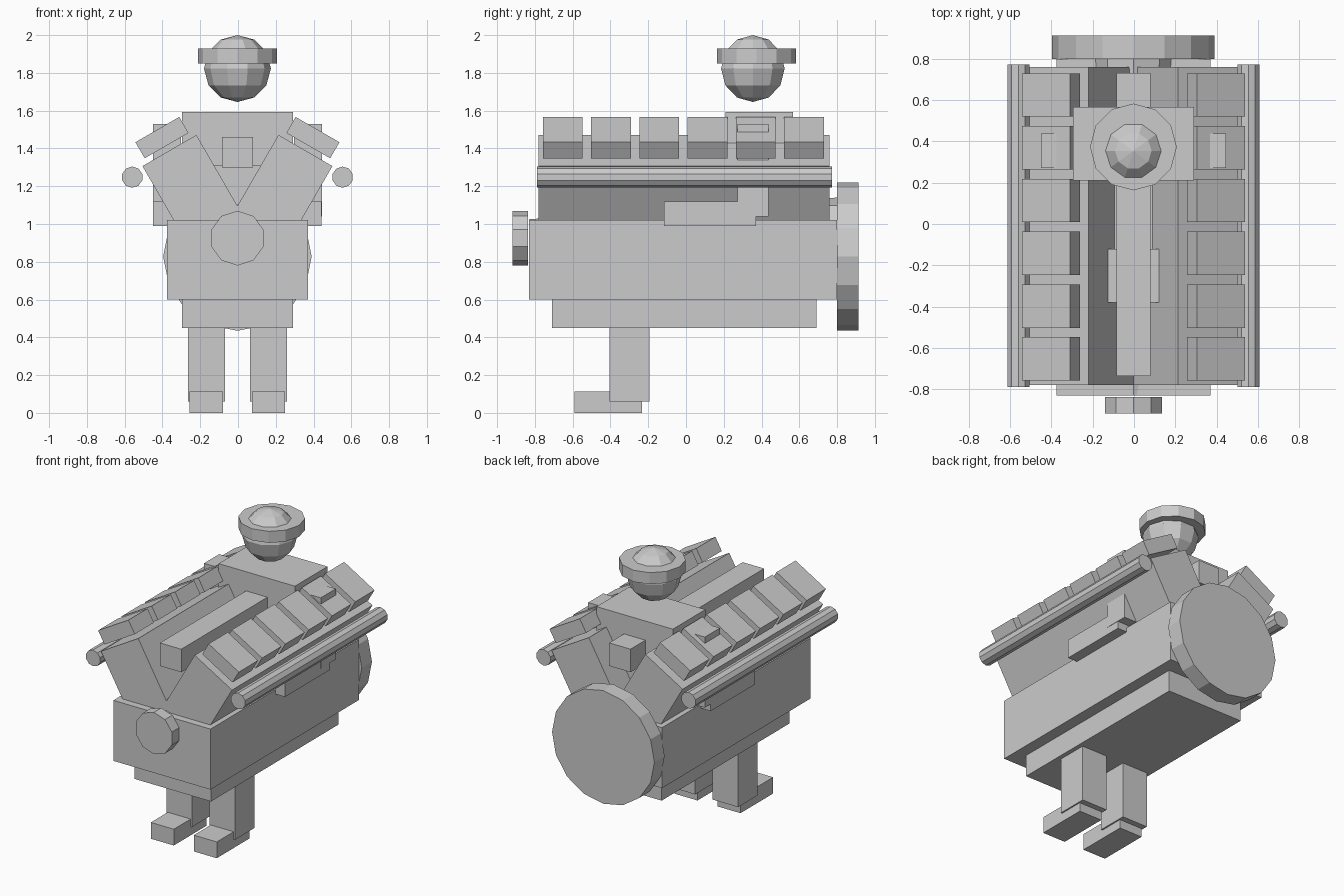
import bpy, bmesh
from math import radians, pi
from mathutils import Matrix, Vector

if "Cube" in bpy.data.objects:
    bpy.data.objects.remove(bpy.data.objects["Cube"])

CX = -0.003  # slight offset of the symmetry plane


def finish(name, bm, matrix):
    bmesh.ops.recalc_face_normals(bm, faces=bm.faces)
    bm.transform(matrix)
    me = bpy.data.meshes.new(name)
    bm.to_mesh(me)
    bm.free()
    ob = bpy.data.objects.new(name, me)
    bpy.context.collection.objects.link(ob)
    return ob


def box(name, x, y, z, matrix=Matrix()):
    """Box from (min, max) ranges, optionally transformed."""
    bm = bmesh.new()
    bmesh.ops.create_cube(bm, size=1)
    size = Vector((x[1] - x[0], y[1] - y[0], z[1] - z[0]))
    mid = Vector((sum(x), sum(y), sum(z))) / 2
    bm.transform(Matrix.Translation(mid) @ Matrix.Diagonal(size).to_4x4())
    return finish(name, bm, Matrix.Translation((CX, 0, 0)) @ matrix)


def rod(name, x, z, y0, y1, r0, r1, sides):
    """Cylinder or cone along y with a vertex on top."""
    bm = bmesh.new()
    bmesh.ops.create_cone(bm, cap_ends=True, segments=sides,
                          radius1=r0, radius2=r1, depth=y1 - y0)
    spin = Matrix.Rotation(-pi / 2, 4, 'X')
    # find the spin that puts one vertex straight up
    v = max(bm.verts, key=lambda p: p.co.z).co
    a = Vector((0, -1)).angle_signed(Vector((v.x, v.y)))
    bm.transform(Matrix.Rotation(a, 4, 'Z'))
    top = max((spin @ p.co).z for p in bm.verts)
    if abs(top - max(r0, r1)) > 1e-4:
        bm.transform(Matrix.Rotation(-2 * a, 4, 'Z'))
    return finish(name, bm, Matrix.Translation((x + CX, (y0 + y1) / 2, z)) @ spin)


# Engine body
box("crankcase", (-.373, .373), (-.83, .80), (.60, 1.02))
box("oil_pan", (-.293, .293), (-.71, .69), (.45, .60))
rod("crank_housing", 0, .925, -.83, .80, .10, .215, 10)
rod("front_pulley", 0, .925, -.918, -.837, .145, .145, 10)
rod("flywheel", 0, .828, .80, .912, .393, .393, 16)
box("intake_rail", (-.082, .082), (-.735, .73), (1.30, 1.46))
box("valley_block", (-.13, .13), (-.38, -.12), (1.10, 1.31))
box("valley_duct", (-.095, .095), (-.12, .22), (1.10, 1.255))

# Everything that appears on both sides
for s, side in ((1, "right"), (-1, "left")):
    def span(a, b):
        return tuple(sorted((s * a, s * b)))

    # Tilted cylinder bank; local origin is the centre of its top face
    tilt = Matrix.Translation((s * .36, 0, 1.389)) @ Matrix.Rotation(s * radians(30), 4, 'Y')
    box(f"cylinder_bank_{side}", (-.165, .165), (-.78, .76), (-.5, 0), tilt)
    for i in range(6):
        y = -.653 + i * .2555
        box(f"cylinder_cover_{side}_{i + 1}", (-.134, .134),
            (y - .105, y + .105), (.03, .128), tilt)
    rod(f"exhaust_pipe_{side}", s * .557, 1.248, -.79, .772, .056, .056, 10)

    # Limbs
    box(f"upper_arm_{side}", span(.30, .448), (.272, .437), (1.04, 1.53))
    box(f"forearm_{side}", span(.30, .446), (-.117, .37), (.99, 1.12))
    box(f"leg_{side}", span(.067, .263), (-.405, -.192), (.06, .45))
    box(f"foot_{side}", span(.077, .253), (-.59, -.232), (0, .113))

# Figure torso
box("torso", (-.293, .293), (.21, .567), (1.02, 1.593))

# Head with a vertex facing front and back
bm = bmesh.new()
bmesh.ops.create_uvsphere(bm, u_segments=10, v_segments=6, radius=.177)
finish("head", bm, Matrix.Translation((CX, .354, 1.823)) @ Matrix.Rotation(pi / 2, 4, 'Z'))

# Hat brim
bm = bmesh.new()
bmesh.ops.create_cone(bm, cap_ends=True, segments=12, radius1=.21, radius2=.21, depth=.08)
finish("hat_brim", bm, Matrix.Translation((CX, .373, 1.89)))
